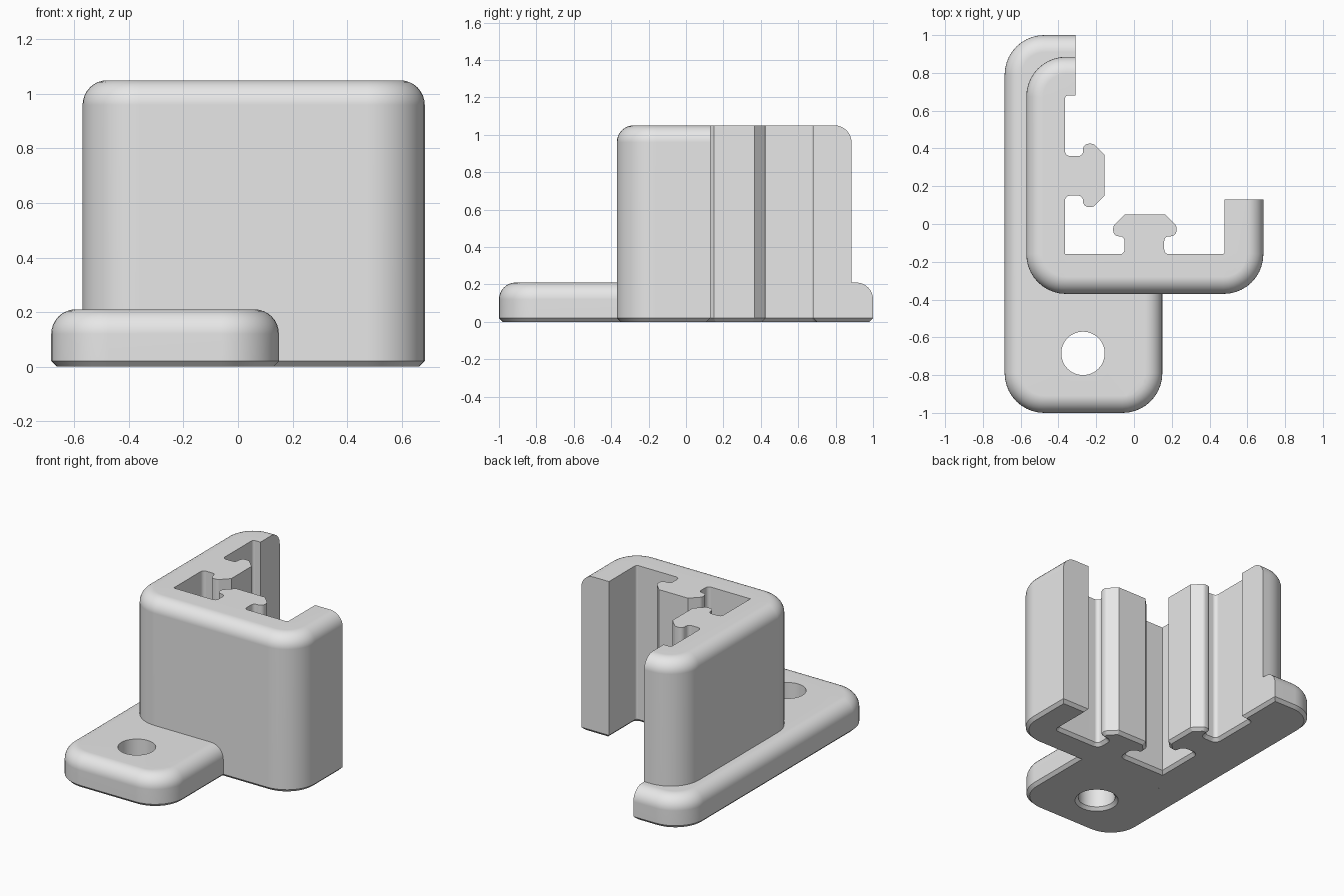
import bpy
import bmesh
from math import sin, cos, tan, pi
from mathutils import Vector

cube = bpy.data.objects.get("Cube")
if cube:
    bpy.data.objects.remove(cube, do_unlink=True)

CHAMFER = 0.02
FILLET = 0.09
CORNER = 0.21

grey = bpy.data.materials.new("plain grey")
grey.use_nodes = True
COLOUR = (0.8, 0.8, 0.8, 1)
grey.diffuse_color = COLOUR
grey.node_tree.nodes["Principled BSDF"].inputs["Base Color"].default_value = COLOUR


def rounded(corners, steps):
    """Path through (x, y, radius) corners, each replaced by an arc; ends stay sharp."""
    out = []
    for i, (x, y, r) in enumerate(corners):
        p = Vector((x, y))
        if r == 0:
            out.append(p)
            continue
        a = (Vector(corners[i - 1][:2]) - p).normalized()
        b = (Vector(corners[i + 1][:2]) - p).normalized()
        half = a.angle(b) / 2
        centre = p + (a + b).normalized() * r / sin(half)
        start = p + a * r / tan(half) - centre
        end = p + b * r / tan(half) - centre
        sweep = start.angle(end)
        for k in range(steps + 1):
            t = k / steps
            out.append(centre + (start * sin((1 - t) * sweep) + end * sin(t * sweep)) / sin(sweep))
    return out


def offset(outer, inner, d_outer, d_inner):
    """Shift the edges of a closed outline: outer run and inner run by their own distance."""
    points = outer + inner
    dist = [d_outer] * max(len(outer) - 1, 0)
    dist += [d_inner] * (len(points) - len(dist))
    out = []
    for i, p in enumerate(points):
        e1 = (p - points[i - 1]).normalized()
        e2 = (points[(i + 1) % len(points)] - p).normalized()
        n1, n2 = Vector((e1.y, -e1.x)), Vector((e2.y, -e2.x))
        d1, d2 = dist[i - 1], dist[i]
        c = n1.dot(n2)
        if c > 0.9999:
            out.append(p + n1 * d1)
        else:
            out.append(p + (n1 * (d1 - c * d2) + n2 * (d2 - c * d1)) / (1 - c * c))
    return out


def solid(name, outlines, top):
    """Upright solid, chamfered below, with a fillet on the outer runs at the top."""
    levels = [(0, -CHAMFER, -CHAMFER), (CHAMFER, 0, 0)]
    for k in range(9):
        a = k / 8 * pi / 2
        levels.append((top - FILLET + FILLET * sin(a), FILLET * (cos(a) - 1), 0))
    bm = bmesh.new()
    caps = [[], []]
    for outer, inner in outlines:
        rings = []
        for z, d_outer, d_inner in levels:
            ring = offset(outer, inner, d_outer, d_inner)
            rings.append([bm.verts.new((p.x, p.y, z)) for p in ring])
        n = len(rings[0])
        for low, high in zip(rings, rings[1:]):
            for i in range(n):
                j = (i + 1) % n
                bm.faces.new((low[i], low[j], high[j], high[i]))
        for cap, ring in zip(caps, (rings[0], rings[-1])):
            cap += [bm.edges.get((ring[i - 1], ring[i])) for i in range(n)]
    for cap, up in zip(caps, (-1, 1)):
        bmesh.ops.triangle_fill(bm, edges=cap, use_beauty=True, normal=(0, 0, up))
    bmesh.ops.recalc_face_normals(bm, faces=bm.faces[:])
    mesh = bpy.data.meshes.new(name)
    bm.to_mesh(mesh)
    bm.free()
    mesh.materials.append(grey)
    ob = bpy.data.objects.new(name, mesh)
    bpy.context.collection.objects.link(ob)

    # Smooth fillets, crisp edges
    bpy.ops.object.select_all(action="DESELECT")
    bpy.context.view_layer.objects.active = ob
    ob.select_set(True)
    bpy.ops.object.shade_smooth_by_angle(angle=pi / 6)
    weighted = ob.modifiers.new("even_shading", "WEIGHTED_NORMAL")
    weighted.keep_sharp = True


# Corner housing: outer wall, and one inner arm with a T-shaped rail mirrored over the diagonal
R = 0.025
wall = [(-0.31, 0.885, 0), (-0.57, 0.885, CORNER), (-0.57, -0.37, CORNER),
        (0.685, -0.37, CORNER), (0.685, 0.13, 0)]
arm = [
    (-0.05, -0.16, R), (-0.05, -0.065, R), (-0.11, -0.065, 0.03), (-0.11, -0.01, 0.03),
    (-0.05, 0.05, 0), (0.165, 0.05, 0), (0.225, -0.01, 0.03), (0.225, -0.065, 0.03),
    (0.16, -0.065, R), (0.16, -0.16, R), (0.48, -0.16, 0.015),
]
other_arm = [(y - 0.205, x + 0.2, r) for x, y, r in arm]
channel = [(0.48, 0.13, 0)] + arm[::-1] + [(-0.365, -0.16, 0)] + other_arm + [(-0.31, 0.68, 0)]
solid("corner_housing", [(rounded(wall, 10), rounded(channel, 5))], 1.05)

# Mounting foot with a screw hole; its inner run is buried in the housing
rim = [(-0.31, 1, 0), (-0.685, 1, CORNER), (-0.685, -1, CORNER),
       (0.15, -1, CORNER), (0.15, -0.3, 0)]
buried = [(-0.45, -0.3, 0), (-0.45, 0.75, 0), (-0.31, 0.75, 0)]
hole = [Vector((-0.27 + 0.115 * cos(k * pi / 24), -0.685 - 0.115 * sin(k * pi / 24)))
        for k in range(48)]
solid("mounting_foot", [(rounded(rim, 10), rounded(buried, 5)), ([], hole)], 0.21)
